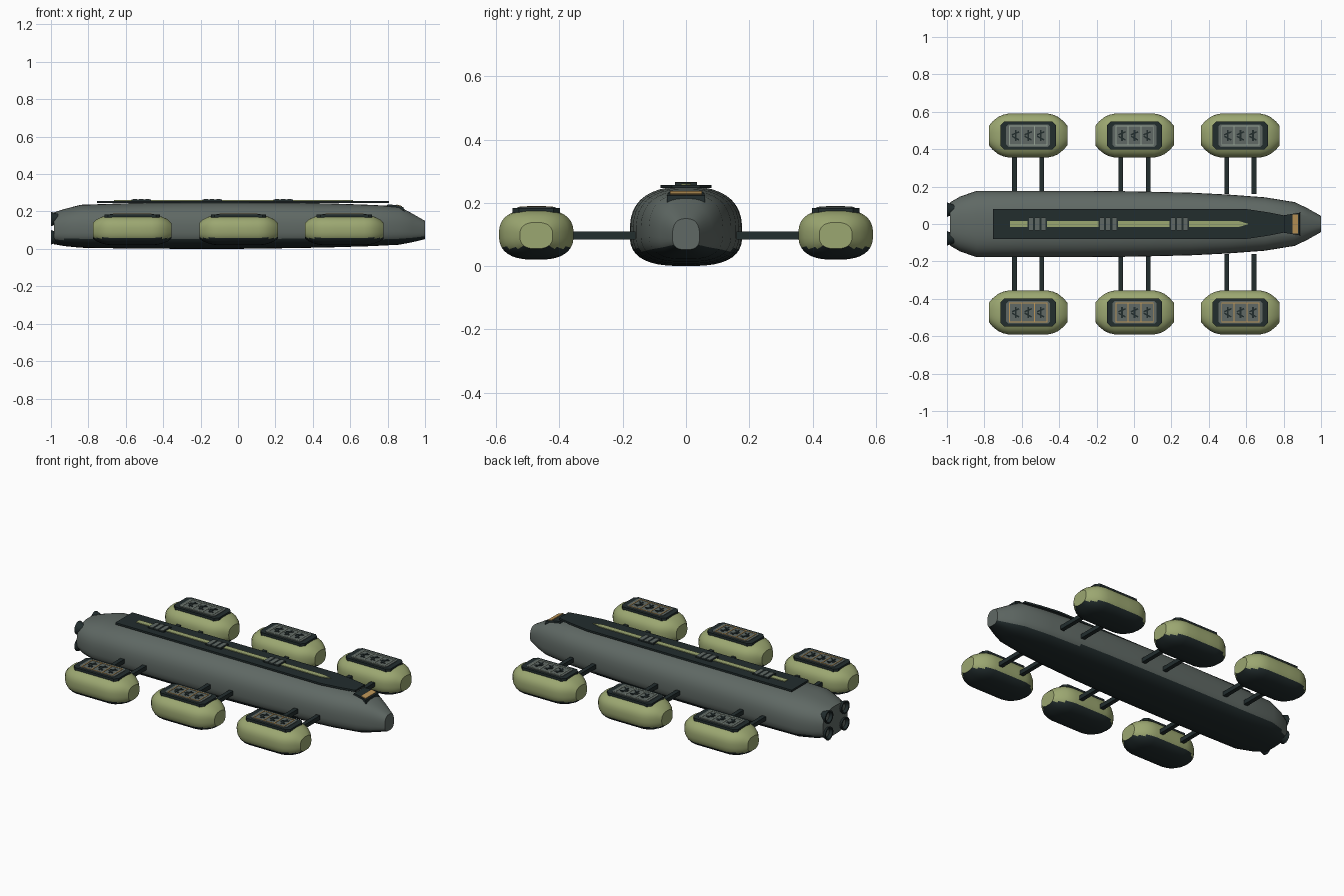
import bpy, bmesh, math
from mathutils import Matrix, Vector

if "Cube" in bpy.data.objects:
    bpy.data.objects.remove(bpy.data.objects["Cube"])


def mat(name, r, g, b):
    m = bpy.data.materials.new(name)
    m.diffuse_color = (r, g, b, 1)
    m.use_nodes = True
    m.node_tree.nodes["Principled BSDF"].inputs["Base Color"].default_value = m.diffuse_color
    return m


GREY = mat("hull grey green", 0.115, 0.14, 0.128)
DARK = mat("dark slate", 0.016, 0.026, 0.027)
OLIVE = mat("pod olive", 0.33, 0.385, 0.165)
GOLD = mat("amber", 0.52, 0.31, 0.10)
PALE = mat("pale grey green", 0.30, 0.36, 0.30)


def finish(bm, name, mats, smooth=None, rule=None):
    bmesh.ops.recalc_face_normals(bm, faces=bm.faces)
    bm.normal_update()
    for f in bm.faces:
        f.smooth = smooth is not None
        if rule:
            f.material_index = rule(f)
    me = bpy.data.meshes.new(name)
    bm.to_mesh(me)
    bm.free()
    for m in mats:
        me.materials.append(m)
    if smooth is not None:
        me.set_sharp_from_angle(angle=math.radians(smooth))
    ob = bpy.data.objects.new(name, me)
    bpy.context.collection.objects.link(ob)
    return ob


def loft(name, stations, mats, mid, n_top, n_bot, rule, sides=40, smooth=25):
    """Skin superellipse rings given as (x, half width, z low, z high), offset by centre y."""
    bm = bmesh.new()
    rings = []
    for x, cy, w, lo, hi in stations:
        zc = lo + (hi - lo) * mid
        ring = []
        for i in range(sides):
            a = 2 * math.pi * (i + 0.5) / sides
            c, s = math.cos(a), math.sin(a)
            n = n_top if s > 0 else n_bot
            h = hi - zc if s > 0 else zc - lo
            y = math.copysign(abs(c) ** (2 / n), c) * w
            z = math.copysign(abs(s) ** (2 / n), s) * h
            ring.append(bm.verts.new((x, cy + y, zc + z)))
        rings.append(ring)
    for a, b in zip(rings, rings[1:]):
        for i in range(sides):
            j = (i + 1) % sides
            bm.faces.new((a[i], a[j], b[j], b[i]))
    bm.faces.new(rings[0])
    bm.faces.new(rings[-1])
    return finish(bm, name, mats, smooth, rule)


def plate(name, pts, z0, z1, m):
    """Flat outline in x, y extruded from z0 to z1."""
    bm = bmesh.new()
    f = bm.faces.new([bm.verts.new((x, y, z0)) for x, y in pts])
    r = bmesh.ops.extrude_face_region(bm, geom=[f])
    bmesh.ops.translate(bm, vec=(0, 0, z1 - z0),
                        verts=[v for v in r["geom"] if isinstance(v, bmesh.types.BMVert)])
    return finish(bm, name, [m])


def boxes(name, items, m):
    """Boxes given as (centre, size, turn about z)."""
    bm = bmesh.new()
    for c, s, a in items:
        bmesh.ops.create_cube(bm, size=1, matrix=Matrix.Translation(c)
                              @ Matrix.Rotation(a, 4, 'Z') @ Matrix.Diagonal((*s, 1)))
    return finish(bm, name, [m])


def octagon(cx, cy, hx, hy, c):
    return [(cx + x, cy + y) for x, y in (
        (-hx, -hy + c), (-hx + c, -hy), (hx - c, -hy), (hx, -hy + c),
        (hx, hy - c), (hx - c, hy), (-hx + c, hy), (-hx, hy - c))]


def underside(limit):
    return lambda f: 1 if f.normal.z < limit else 0


# main hull, belly painted dark
hull = [(-0.985, .115, .025, .195), (-0.93, .147, .015, .213), (-0.84, .178, .006, .236),
        (-0.6, .178, .002, .244), (-0.3, .178, 0, .25), (0, .175, 0, .251), (0.3, .168, .004, .247),
        (0.5, .158, .008, .243), (0.7, .143, .014, .236), (0.86, .117, .022, .228),
        (0.93, .083, .035, .19), (1.0, .043, .052, .15)]
loft("hull", [(x, 0, w, lo, hi) for x, w, lo, hi in hull], [GREY, DARK], 0.42, 2.6, 2.8,
     underside(-0.55))

# spine plate, spine rail and clamps
plate("spine_plate", [(-.754, -.08), (.6, -.08), (.72, -.062), (.807, -.045),
                      (.807, .045), (.72, .062), (.6, .08), (-.754, .08)], .246, .257, DARK)
plate("spine_rail", [(-.663, -.016), (.56, -.016), (.615, 0), (.56, .016), (-.663, .016)],
      .256, .261, OLIVE)
for i, cx in enumerate((-.517, -.138, .242)):
    boxes(f"spine_clamp_{i}", [((cx, 0, .26), (.104, .07, .008), 0)], DARK)
    boxes(f"clamp_ribs_{i}", [((cx + d, 0, .262), (.022, .068, .008), 0)
                              for d in (-.034, 0, .034)], GREY)

# cockpit hood with amber window strip
bm = bmesh.new()
hood = [(.79, .222), (.80, .238), (.848, .234), (.885, .223), (.89, .195)]
sides = [[bm.verts.new((x, s * (.045 + (x - .79) * .16), z)) for x, z in hood] for s in (-1, 1)]
for s in sides:
    bm.faces.new(s)
for i in range(5):
    j = (i + 1) % 5
    bm.faces.new((sides[0][i], sides[0][j], sides[1][j], sides[1][i]))
finish(bm, "cockpit_hood", [DARK])
strip = boxes("cockpit_window", [((0, 0, 0), (.03, .102, .006), 0)], GOLD)
strip.location = (.862, 0, .2305)
strip.rotation_euler = (0, math.radians(16), 0)

# four engine bells at the stern
for y in (-.077, .077):
    for z in (.062, .16):
        bm = bmesh.new()
        prof = [(-.95, .026), (-.975, .03), (-1.0, .039), (-1.0, .031), (-.982, .02)]
        rings = [[bm.verts.new((x, y + r * math.cos(k * math.pi / 10), z + r * math.sin(k * math.pi / 10)))
                  for k in range(20)] for x, r in prof]
        for a, b in zip(rings, rings[1:]):
            for k in range(20):
                j = (k + 1) % 20
                bm.faces.new((a[k], a[j], b[j], b[k]))
        bm.faces.new(rings[0])
        bm.faces.new(rings[-1])
        finish(bm, f"engine_{'left' if y > 0 else 'right'}_{'upper' if z > .1 else 'lower'}",
               [DARK, GREY], 30,
               lambda f: 1 if len(f.verts) > 4 and f.calc_center_median().x < -.97 else 0)

# six side pods with struts and top panels
pod = [(.21, .052, .055, .138), (.19, .076, .04, .158), (.16, .1, .028, .172),
       (.135, .111, .022, .178), (.105, .118, .02, .18), (.035, .118, .02, .18)]
pod = [(-x, w, a, b) for x, w, a, b in pod] + pod[::-1]
for side, tag in ((-1, "right"), (1, "left")):
    cy = side * .473
    for i, cx in enumerate((-.566, .003, .569)):
        n = f"{tag}_{i}"
        loft(f"pod_{n}", [(cx + x, cy, w, a, b) for x, w, a, b in pod], [OLIVE, DARK],
             0.5, 2.6, 2.6, underside(-0.5), 36)
        boxes(f"struts_{n}", [((cx + d, side * .27, .097), (.025, .22, .025), 0)
                              for d in (-.073, .073)], DARK)
        plate(f"pod_deck_{n}", octagon(cx, cy, .148, .075, .02), .165, .184, DARK)
        plate(f"pod_panel_{n}", octagon(cx, cy, .118, .06, .012), .183, .187, GREY)
        # thin frame with three bays
        t = .005
        frame = [((cx, cy + s * .05, .1875), (.2 + t, t, .003), 0) for s in (-1, 1)]
        frame += [((cx + d, cy, .1875), (t, .1, .003), 0) for d in (-.1, -.034, .034, .1)]
        boxes(f"panel_frame_{n}", frame, GOLD if side < 0 else PALE)
        # branched latch in every bay
        latch = []
        for d in (-.067, 0, .067):
            latch += [((cx + d, cy, .188), (.009, .06, .004), 0),
                      ((cx + d, cy + .012, .188), (.042, .008, .004), .4),
                      ((cx + d, cy - .014, .188), (.042, .008, .004), -.5)]
        boxes(f"panel_latches_{n}", latch, DARK)
